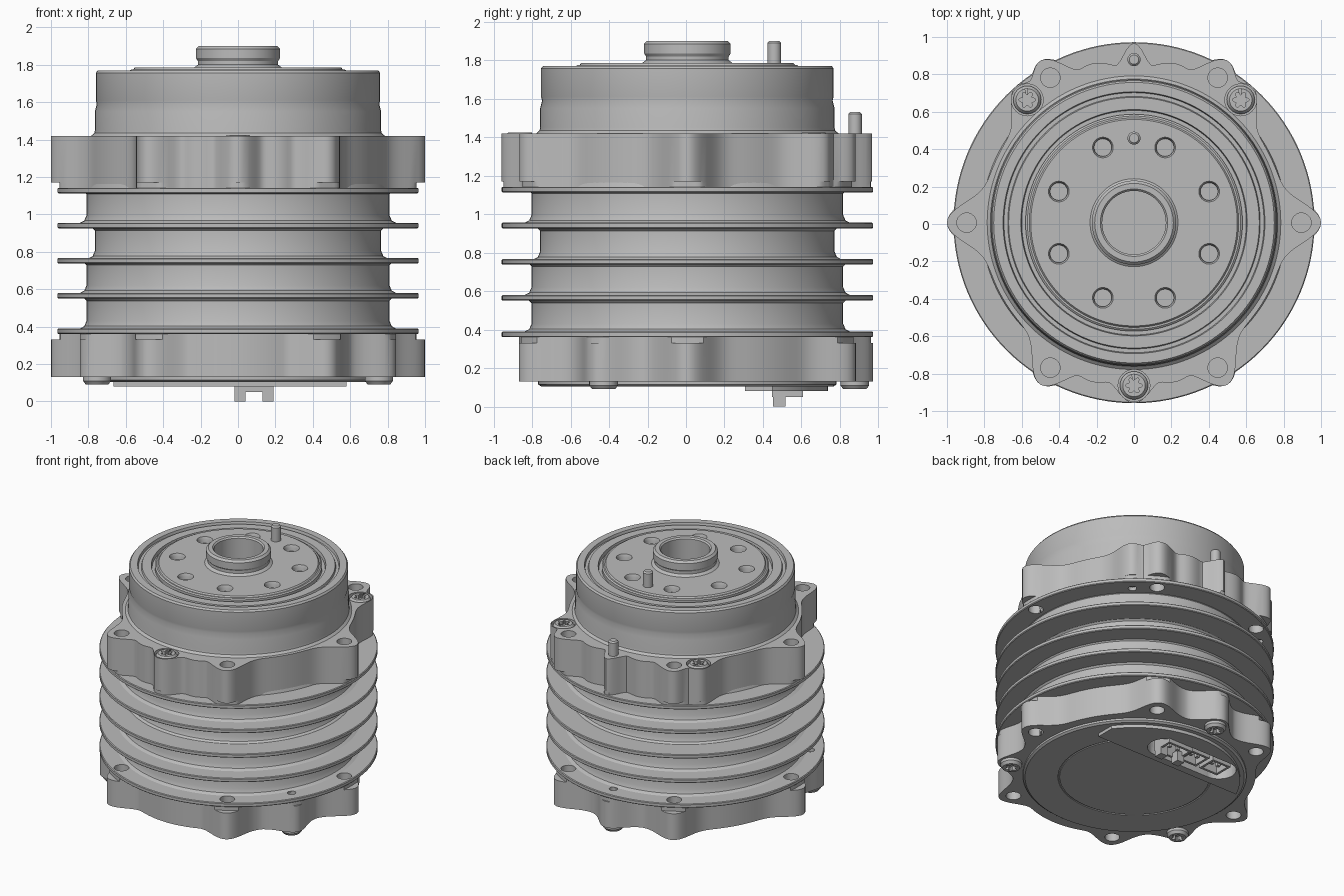
import bpy, bmesh
from math import cos, sin, radians, pi, exp
from mathutils import Vector

old = bpy.data.objects.get("Cube")
if old:
    bpy.data.objects.remove(old, do_unlink=True)

SHIFT = Vector((0, 0.007, 0))
metal = bpy.data.materials.new("machined grey metal")
metal.use_nodes = True
GREY = (0.5, 0.5, 0.5, 1)
metal.diffuse_color = GREY
metal.node_tree.nodes["Principled BSDF"].inputs["Base Color"].default_value = GREY


def finish(name, bm, loc):
    bmesh.ops.remove_doubles(bm, verts=bm.verts, dist=1e-5)
    bmesh.ops.recalc_face_normals(bm, faces=bm.faces)
    mesh = bpy.data.meshes.new(name)
    bm.to_mesh(mesh)
    bm.free()
    mesh.materials.append(metal)
    ob = bpy.data.objects.new(name, mesh)
    ob.location = Vector(loc) + SHIFT
    bpy.context.collection.objects.link(ob)
    return ob


def spin(name, profile, n=48, loc=(0, 0, 0), shape=None):
    """Turn an (r, z) profile; shape(angle) optionally limits the radius."""
    bm = bmesh.new()
    rings = []
    for r, z in profile:
        ring = []
        for i in range(n):
            a = 2 * pi * i / n
            rr = min(r, shape(a)) if shape else r
            ring.append(bm.verts.new((rr * cos(a), rr * sin(a), z)))
        rings.append(ring)
    for p, q in zip(rings, rings[1:]):
        for i in range(n):
            j = (i + 1) % n
            bm.faces.new((p[i], p[j], q[j], q[i]))
    return finish(name, bm, loc)


def cyl(name, r, z0, z1, n=32, loc=(0, 0, 0), ch=0.0):
    pts = [(0, z0), (r, z0), (r, z1 - ch), (r - ch, z1), (0, z1)]
    if not ch:
        del pts[3]
    return spin(name, pts, n, loc)


def box(name, x0, x1, y0, y1, z0, z1):
    bm = bmesh.new()
    bmesh.ops.create_cube(bm, size=1)
    for v in bm.verts:
        v.co = [(a + b) / 2 + c * (b - a) for a, b, c in
                zip((x0, y0, z0), (x1, y1, z1), v.co)]
    return finish(name, bm, (0, 0, 0))


def cut(targets, cutters):
    for t in targets:
        bpy.context.view_layer.objects.active = t
        for c in cutters:
            m = t.modifiers.new("cut", "BOOLEAN")
            m.object, m.operation, m.solver = c, "DIFFERENCE", "EXACT"
            bpy.ops.object.modifier_apply(modifier=m.name)
    for c in cutters:
        bpy.data.objects.remove(c, do_unlink=True)


def polar(r, deg):
    return (r * cos(radians(deg)), r * sin(radians(deg)), 0)


def lobes(base, bumps):
    """Wavy outline: rounded lugs (angle, height, width) on a base circle."""
    def shape(a):
        total = 0
        for ang, h, w in bumps:
            d = (a * 180 / pi - ang + 180) % 360 - 180
            total += (h * exp(-(d / w) ** 2)) ** 4
        return base + total ** 0.25
    return shape


LUGS = range(0, 360, 60)
TOP_SCREWS = (49, 131, 270)
LOW_SCREWS = (90, 210, 330)

# Core between the fins, each section filleted onto the fin below
core = [(0, 0.2), (0.8, 0.2)]
for z0, z1, r in ((0.39, 0.55, 0.81), (0.58, 0.74, 0.81),
                  (0.765, 0.925, 0.765), (0.955, 1.12, 0.81)):
    core += [(r + 0.035, z0), (r + 0.012, z0 + 0.012), (r, z0 + 0.04),
             (r, z1 - 0.012), (r + 0.012, z1)]
core += [(0.8, 1.2), (0, 1.2)]
spin("finned_core", core, 128)

# Cooling fins
fins = [spin("cooling_fin", [(0, z), (0.96, z), (0.965, z + 0.005),
                             (0.965, z + 0.025), (0.96, z + 0.03), (0, z + 0.03)], 128)
        for z in (0.36, 0.55, 0.737, 0.925, 1.112)]

# Lugged flanges
top_shape = lobes(0.81, [(a, 0.19, 8.5) for a in LUGS]
                  + [(a, 0.155, 8) for a in TOP_SCREWS] + [(90, 0.15, 5)]
                  + [(a, 0.07, 10) for a in (75, 105, 255, 285)])
low_shape = lobes(0.84, [(a, 0.16, 8.5) for a in LUGS]
                  + [(a, 0.125, 8) for a in LOW_SCREWS] + [(270, 0.035, 24)])
top_flange = spin("upper_flange", [(0, 1.14), (0.955, 1.14), (0.955, 1.17), (2, 1.17),
                                   (2, 1.42), (0, 1.42)], 288, shape=top_shape)
low_flange = spin("lower_flange", [(0, 0.13), (2, 0.13), (2, 0.33), (0.955, 0.33),
                                   (0.955, 0.362), (0, 0.362)], 288, shape=low_shape)

# Mounting holes, screw counterbores and clearance holes
cut([top_flange, low_flange, fins[0], fins[-1]],
    [cyl("hole", 0.052, 0, 2, 24, polar(0.895, a)) for a in LUGS])
cut([top_flange], [cyl("bore", 0.085, 1.385, 2, 32, polar(0.87, a)) for a in TOP_SCREWS])
cut([fins[-1]], [cyl("hole", 0.03, 1, 1.139, 16, polar(0.87, a)) for a in TOP_SCREWS])
cut([fins[0]], [cyl("hole", 0.03, 0.364, 0.5, 16, polar(0.87, a)) for a in LOW_SCREWS])


# Screws with six-lobed recesses
def star(a):
    return 0.036 + 0.009 * cos(6 * a)


def screw(name, deg, z0, z1, facing):
    loc = polar(0.87, deg)
    ends = (z0, z1) if facing > 0 else (z1, z0)
    tip = ends[1]
    head = spin(name, [(0, ends[0]), (0.075, ends[0]), (0.075, tip - 0.02 * facing),
                       (0.06, tip), (0, tip)], 32, loc)
    cut([head], [spin("recess", [(0, tip - 0.03 * facing), (1, tip - 0.03 * facing),
                                 (1, tip + 0.1 * facing), (0, tip + 0.1 * facing)],
                      48, loc, star)])


for a in TOP_SCREWS:
    screw("upper_screw", a, 1.36, 1.425, 1)
for a in LOW_SCREWS:
    screw("lower_screw", a, 0.09, 0.16, -1)

# Output housing with seal grooves
spin("output_housing", [
    (0, 1.3), (0.785, 1.3), (0.785, 1.42), (0.768, 1.435), (0.765, 1.45), (0.765, 1.55),
    (0.755, 1.59), (0.76, 1.61), (0.76, 1.757), (0.75, 1.77), (0.7, 1.77), (0.695, 1.75),
    (0.675, 1.75), (0.67, 1.765), (0.605, 1.765), (0.6, 1.74), (0.58, 1.74), (0.55, 1.74),
    (0.3, 1.74), (0.3, 1.3), (0.17, 1.1), (0, 1.1)], 128)

# Output plate with hollow hub
plate = spin("output_plate", [
    (0.17, 1.2), (0.5, 1.2), (0.5, 1.7), (0.58, 1.7), (0.58, 1.768), (0.57, 1.775),
    (0.56, 1.775), (0.552, 1.785), (0.235, 1.785), (0.215, 1.8), (0.215, 1.82),
    (0.225, 1.835), (0.225, 1.885), (0.21, 1.9), (0.18, 1.9), (0.17, 1.89), (0.17, 1.2)], 96)
for k in range(8):
    loc = polar(0.435, 22.5 + 45 * k)
    cut([plate], [spin("hole", [(0, 1.66), (0.047, 1.69), (0.047, 1.765),
                                (0.062, 1.8), (0, 1.8)], 24, loc)])

# Locating pins
cyl("plate_pin", 0.035, 1.7, 1.9, 24, (0, 0.452, 0), 0.01)
cyl("flange_pin", 0.035, 1.35, 1.53, 24, (0, 0.872, 0), 0.01)

# Bottom cover with a shallow ring groove
cover = spin("bottom_cover", [
    (0, 0.104), (0.52, 0.104), (0.522, 0.11), (0.53, 0.11), (0.532, 0.104),
    (0.76, 0.104), (0.775, 0.115), (0.775, 0.15), (0, 0.15)], 96)

# Raised connector panel across the back of the cover
panel = cyl("connector_panel", 0.73, 0.08, 0.12, 96)
cut([panel], [box("trim", -1, 1, -1, 0.3, 0, 0.3), box("trim", 0.58, 1, -1, 1, 0, 0.3)])

# Rounded connector pocket
cut([panel, cover, low_flange],
    [box("pocket", -0.36, 0.13, 0.36, 0.6, 0, 0.19)]
    + [cyl("pocket", 0.12, 0, 0.19, 32, (x, 0.48, 0)) for x in (-0.36, 0.13)])


# Open connector shells with contact pins
def shell(x0, x1, y0, y1, z):
    t = 0.018
    for b in ((x0, x1, y0, y0 + t), (x0, x1, y1 - t, y1),
              (x0, x0 + t, y0, y1), (x1 - t, x1, y0, y1)):
        box("connector_wall", *b, z, 0.2)
    for f in (0.33, 0.67):
        x, y = x0 + f * (x1 - x0), (y0 + y1) / 2
        box("contact_pin", x - 0.012, x + 0.012, y - 0.012, y + 0.012, z + 0.02, 0.2)


shell(-0.02, 0.19, 0.44, 0.6, 0.05)
shell(-0.21, -0.05, 0.41, 0.56, 0.085)
shell(-0.4, -0.24, 0.41, 0.56, 0.085)
for x in (-0.02, 0.13):
    box("connector_latch", x, x + 0.06, 0.445, 0.51, 0, 0.08)

# Smooth shading with crisp machined edges
bpy.ops.object.select_all(action="DESELECT")
for ob in bpy.data.objects:
    if ob.type == "MESH" and metal.name in ob.data.materials:
        ob.select_set(True)
        bpy.context.view_layer.objects.active = ob
bpy.ops.object.shade_smooth_by_angle(angle=radians(30))
